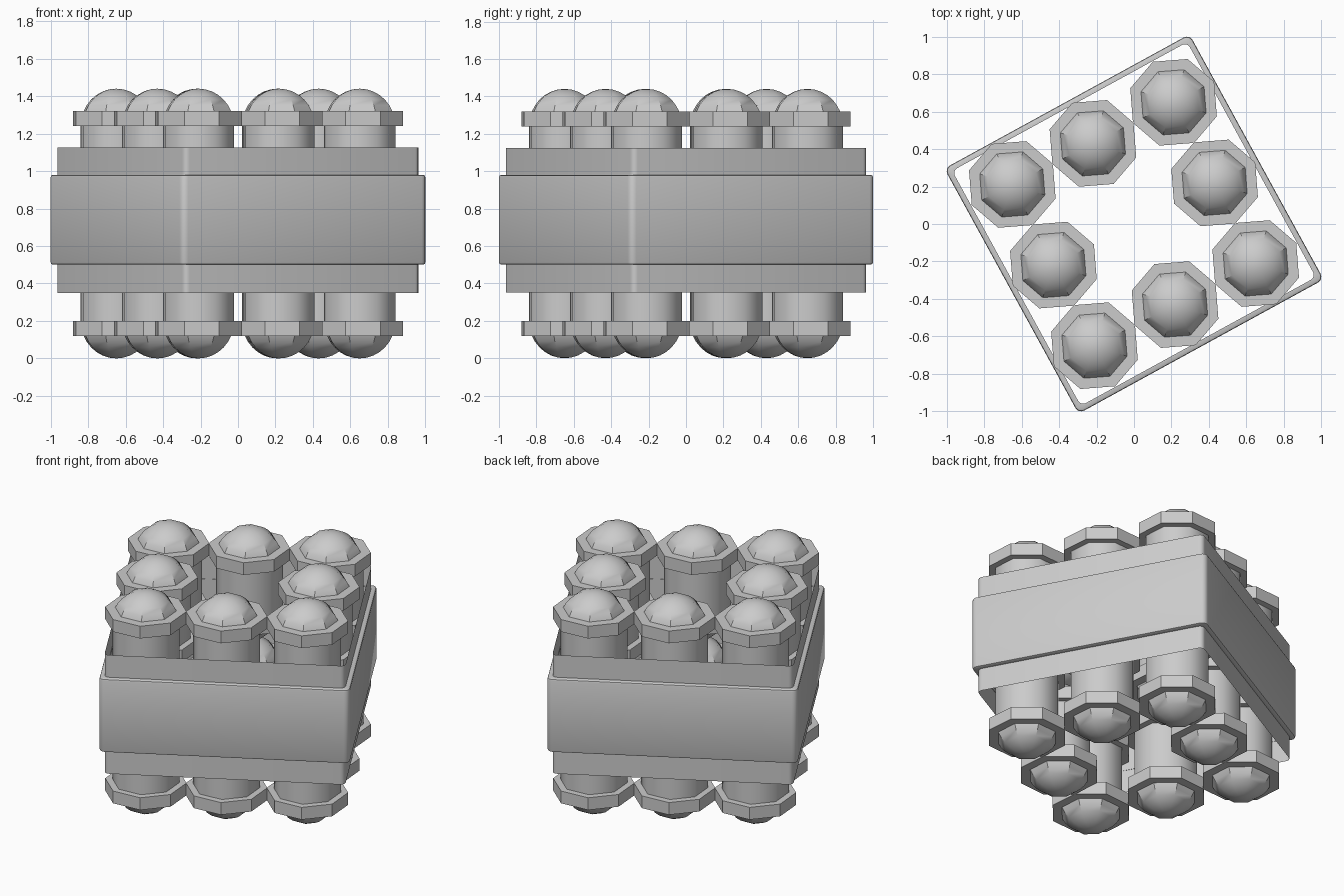
import bpy, bmesh
from math import radians, sin, cos, pi
from mathutils import Matrix

if "Cube" in bpy.data.objects:
    bpy.data.objects.remove(bpy.data.objects["Cube"])

grey = bpy.data.materials.new("plain grey")
grey.use_nodes = True
grey.diffuse_color = (0.6, 0.6, 0.6, 1)
grey.node_tree.nodes["Principled BSDF"].inputs["Base Color"].default_value = (0.6, 0.6, 0.6, 1)

SIDES = 8
TURN = radians(27)         # direction of the barrel grid
BOX_TURN = radians(28.7)   # direction of the holder walls
PITCH = 0.483
BARREL = 0.72              # height of one barrel
RADIUS = 0.2


def finish(bm, name, angle):
    """Turn a bmesh into a shaded object."""
    bmesh.ops.remove_doubles(bm, verts=bm.verts, dist=0.0001)
    bmesh.ops.recalc_face_normals(bm, faces=bm.faces)
    mesh = bpy.data.meshes.new(name)
    bm.to_mesh(mesh)
    bm.free()
    mesh.materials.append(grey)
    obj = bpy.data.objects.new(name, mesh)
    bpy.context.collection.objects.link(obj)
    bpy.ops.object.select_all(action='DESELECT')
    obj.select_set(True)
    bpy.context.view_layer.objects.active = obj
    bpy.ops.object.shade_smooth_by_angle(angle=radians(angle))
    return obj


def lathe(name, profile, angle):
    """Spin an (r, z) profile into an eight-sided part."""
    bm = bmesh.new()
    verts = [bm.verts.new((r, 0, z)) for r, z in profile]
    edges = [bm.edges.new(pair) for pair in zip(verts, verts[1:])]
    bmesh.ops.spin(bm, geom=verts + edges, cent=(0, 0, 0), axis=(0, 0, 1),
                   angle=2 * pi, steps=SIDES)
    return finish(bm, name, angle)


def square_loft(name, profile, closed, corner):
    """Sweep a (half width, z) profile round a square with round corners."""
    bm = bmesh.new()
    rings = []
    for half, z in profile:
        ring = []
        for side in range(4):
            sx, sy = ((1, 1), (-1, 1), (-1, -1), (1, -1))[side]
            for step in range(5):
                a = (side + step / 4) * pi / 2
                ring.append(bm.verts.new((sx * (0.711 - 0.0) * 1.0 + (half - 0.711) * cos(a),
                                          sy * 0.711 + (half - 0.711) * sin(a), z))
                            if half > 0.72 else
                            bm.verts.new((sx * (half - corner) + corner * cos(a),
                                          sy * (half - corner) + corner * sin(a), z)))
        rings.append(ring)
    pairs = list(zip(rings, rings[1:]))
    if closed:
        pairs.append((rings[-1], rings[0]))
    for low, high in pairs:
        for i in range(len(low)):
            j = (i + 1) % len(low)
            bm.faces.new((low[i], low[j], high[j], high[i]))
    bm.transform(Matrix.Rotation(BOX_TURN, 4, 'Z'))
    return finish(bm, name, 40)


# Holder: thin inner wall and thicker rounded outer band
square_loft("holder_wall", [(0.717, 0.35), (0.717, 1.125)], False, 0.03)
square_loft("holder_band", [(0.715, 0.5), (0.734, 0.5), (0.743, 0.504), (0.746, 0.513),
                            (0.746, 0.967), (0.743, 0.976), (0.734, 0.98), (0.715, 0.98)],
            True, 0.03)

# Barrel parts, centred on the barrel's middle
mid = BARREL / 2
base = mid - RADIUS        # height where the dome begins
dome_profile = [(RADIUS * cos(i * pi / 16), base + RADIUS * sin(i * pi / 16)) for i in range(9)]
parts = [
    (lathe("barrel_shaft", [(RADIUS, -base), (RADIUS, base)], 50), (1,)),
    (lathe("barrel_collar", [(RADIUS - 0.03, base), (0.243, base), (0.243, base + 0.08),
                             (RADIUS - 0.03, base + 0.08)], 30), (1, -1)),
    (lathe("barrel_dome", dome_profile, 30), (1, -1)),
]

# Two layers of eight barrels round an empty middle
turn = Matrix.Rotation(TURN, 4, 'Z')
for layer in (0, 1):
    for col in (-1, 0, 1):
        for row in (-1, 0, 1):
            if col == row == 0:
                continue
            spot = Matrix.Translation((col * PITCH, row * PITCH, mid + layer * BARREL))
            for part, ends in parts:
                for end in ends:
                    copy = bpy.data.objects.new(part.name, part.data)
                    flip = Matrix.Rotation(0 if end > 0 else pi, 4, 'X')
                    copy.matrix_world = turn @ spot @ flip
                    bpy.context.collection.objects.link(copy)

# Remove the patterns the copies were made from
for part, ends in parts:
    bpy.data.objects.remove(part)
